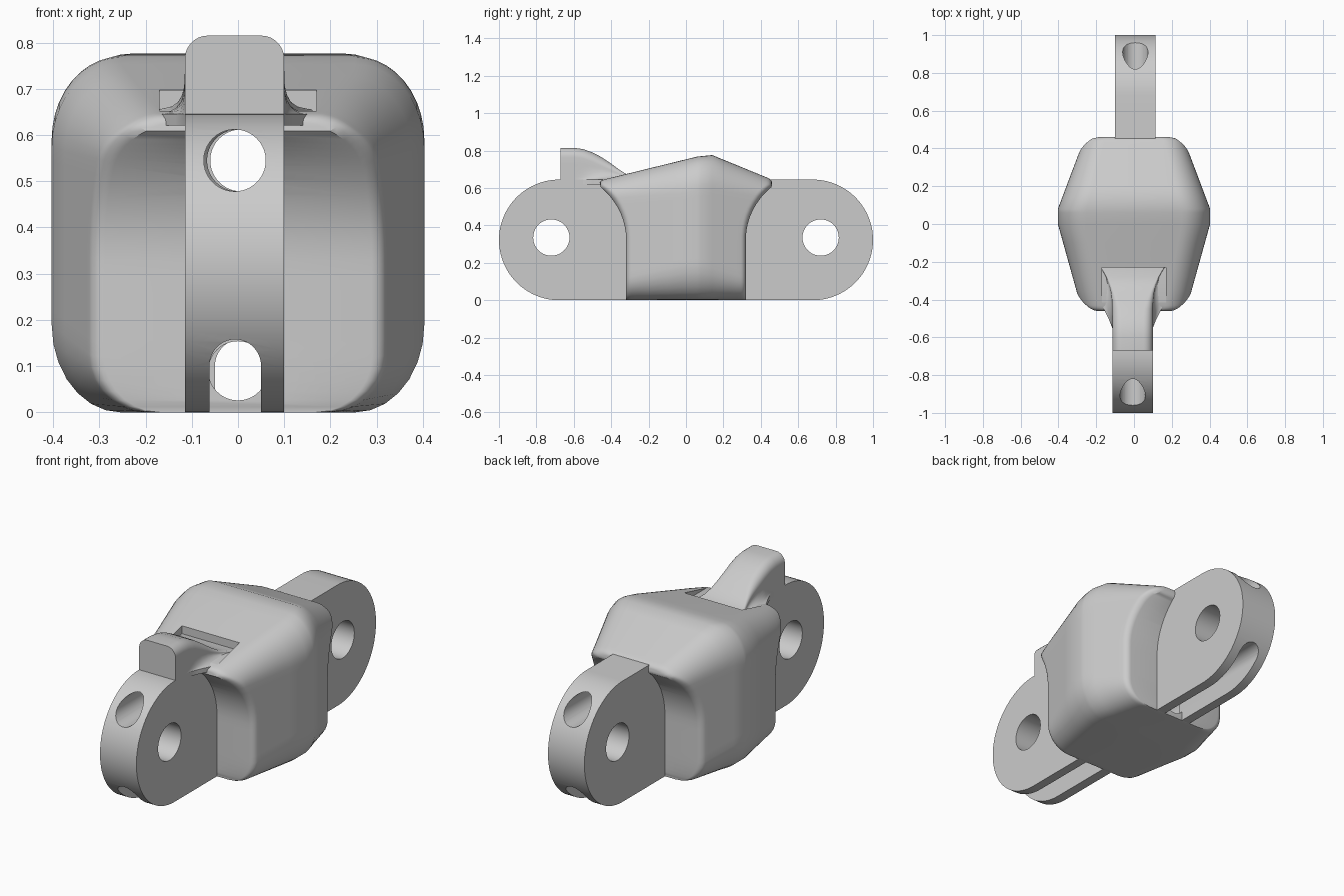
import bpy, bmesh, math

if "Cube" in bpy.data.objects:
    bpy.data.objects.remove(bpy.data.objects["Cube"])

steel = bpy.data.materials.new("light_grey_steel")
steel.diffuse_color = (0.6, 0.6, 0.6, 1)
steel.use_nodes = True
steel.node_tree.nodes["Principled BSDF"].inputs["Base Color"].default_value = steel.diffuse_color


def make(name, verts, faces):
    me = bpy.data.meshes.new(name)
    me.from_pydata(verts, [], faces)
    bm = bmesh.new()
    bm.from_mesh(me)
    bmesh.ops.remove_doubles(bm, verts=bm.verts, dist=1e-5)
    bmesh.ops.recalc_face_normals(bm, faces=bm.faces)
    bm.to_mesh(me)
    bm.free()
    me.materials.append(steel)
    ob = bpy.data.objects.new(name, me)
    bpy.context.collection.objects.link(ob)
    return ob


def prism(name, pts, a, b, axis):
    """Extrude a profile along x (points are y, z) or along y (points are x, z)."""
    place = (lambda d, p: (d, p[0], p[1])) if axis == 'x' else (lambda d, p: (p[0], d, p[1]))
    n = len(pts)
    verts = [place(d, p) for d in (a, b) for p in pts]
    faces = [list(range(n)), list(range(n, 2 * n))]
    faces += [(i, (i + 1) % n, n + (i + 1) % n, n + i) for i in range(n)]
    return make(name, verts, faces)


def arc(cx, cz, rx, rz, a0, a1, n):
    return [(cx + rx * math.cos(math.radians(a0 + (a1 - a0) * i / n)),
             cz + rz * math.sin(math.radians(a0 + (a1 - a0) * i / n))) for i in range(n + 1)]


def circle(cx, cz, r, n=40):
    return arc(cx, cz, r, r, 0, 360, n)[:-1]


def activate(ob):
    bpy.ops.object.select_all(action='DESELECT')
    ob.select_set(True)
    bpy.context.view_layer.objects.active = ob


def cut(ob, cutter):
    activate(ob)
    m = ob.modifiers.new("cut", 'BOOLEAN')
    m.operation, m.solver, m.object = 'DIFFERENCE', 'EXACT', cutter
    bpy.ops.object.modifier_apply(modifier=m.name)
    bpy.data.objects.remove(cutter)


def smooth(ob, angle=30):
    activate(ob)
    bpy.ops.object.shade_smooth_by_angle(angle=math.radians(angle))


def lerp(table, y):
    for (y0, v0), (y1, v1) in zip(table, table[1:]):
        if y <= y1:
            return v0 + (v1 - v0) * max(0, (y - y0) / (y1 - y0))
    return table[-1][1]


def loft_mirrored(name, half_rings):
    """Skin rings of right-half points mirrored to the left, capping ends with strips."""
    n = len(half_rings[0])
    verts, faces = [], []
    for ring in half_rings:
        verts += ring + [(-x, y, z) for x, y, z in reversed(ring)]
    m = 2 * n
    for r in range(len(half_rings) - 1):
        for k in range(m):
            a, b = r * m + k, r * m + (k + 1) % m
            faces.append((a, b, b + m, a + m))
    for base in (0, (len(half_rings) - 1) * m):
        for k in range(n - 1):
            faces.append((base + k, base + k + 1, base + m - 2 - k, base + m - 1 - k))
    return make(name, verts, faces)


# Body: rounded sections swelling to the middle, ends hollowed to clear a round lug
WIDTH = [(-.47, .265), (-.41, .285), (-.37, .30), (0, .403), (.08, .403), (.38, .29), (.47, .255)]
TOP = [(-.47, .638), (.06, .768), (.14, .776), (.46, .645)]
ROUND_X = [(-.46, .11), (0, .15), (.14, .15), (.46, .11)]
ROUND_Z = [(-.46, .10), (0, .18), (.14, .18), (.46, .10)]
LOW_Z = [(-.32, .12), (0, .19), (.08, .19), (.32, .12)]


def section(y, inset):
    w, top = lerp(WIDTH, y) - inset, lerp(TOP, y) - inset * .5
    rx, rz, lz = lerp(ROUND_X, y), lerp(ROUND_Z, y), lerp(LOW_Z, y)
    low = arc(w - rx, lz, rx, lz, -90, 0, 7)
    high = arc(w - rx, top - rz, rx, rz, 0, 90, 10)
    z0, z1 = low[-1][1], high[0][1]
    side = [(w, z0 + (z1 - z0) * i / 12) for i in range(1, 12)]
    return low + side + high


def end_depth(z):
    if z <= .33:
        return .32
    return min(.46, .69 - math.sqrt(max(0, .37 ** 2 - (z - .33) ** 2)))


def body_ring(side, s):
    ring = []
    for k in range(30):
        y = side * .35
        for _ in range(8):
            reach = end_depth(section(y, 0)[k][1]) - .2
            y = side * (.2 + s * reach)
        r, d = .025, (1 - s) * reach
        inset = r - math.sqrt(max(0, r * r - (r - d) ** 2)) if d < r else 0
        x, z = section(y, inset)[k]
        ring.append((x, y, z))
    return ring


steps = [.3, .6, .78, .84, .89, .93, .96, .985, 1]
rings = [body_ring(-1, s) for s in reversed(steps)]
rings += [[(x, y, z) for x, z in section(y, 0)] for y in (-.2, -.1, 0, .06, .08, .14, .2)]
rings += [body_ring(1, s) for s in steps]
body = loft_mirrored("body", rings)

# Pocket in the front slope and the two lengthwise bores
box = [(-.17, .652), (.17, .652), (.17, 1), (-.17, 1)]
cut(body, prism("pocket_cutter", box, -.6, -.23, 'y'))
for z, r in ((.545, .067), (.09, .064)):
    cut(body, prism("bore_cutter", circle(0, z, r), -.8, .8, 'y'))
smooth(body)

# Front lug: rounded plate with a pin hole, an upper bore and an open slot below
outline = [(-.30, .645)] + arc(-.6775, .3225, .3225, .3225, 90, 270, 40) + [(-.30, 0)]
lug = prism("front_lug", outline, -.115, .10, 'x')
cut(lug, prism("pin_cutter", circle(-.72, .335, .097), -.3, .3, 'x'))
cut(lug, prism("bore_cutter", circle(-.007, .545, .067), -1.2, -.1, 'y'))
arch = [(.05, -.1)] + arc(-.006, .10, .056, .058, 0, 180, 20) + [(-.062, -.1)]
cut(lug, prism("slot_cutter", arch, -1.2, -.1, 'y'))
smooth(lug)

# Back lug: the same plate turned half round
back = lug.copy()
back.data = lug.data.copy()
back.name = "back_lug"
back.rotation_euler.z = math.pi
bpy.context.collection.objects.link(back)

# Guide horn: round-shouldered block sloping and flaring down into the pocket
HORN = [(-.67, .1075, 0, .815), (-.60, .1075, 0, .815), (-.55, .1075, 0, .808),
        (-.50, .1075, .02, .790), (-.45, .108, .045, .764), (-.40, .11, .06, .730),
        (-.36, .115, .058, .700), (-.32, .125, .048, .675), (-.28, .14, .032, .662),
        (-.225, .172, 0, .654)]
horn_rings = []
for y, w, flare, top in HORN:
    h = top - .645
    r = min(.05, .4 * h)
    half = [(w + flare, .62), (w + flare, .645)]
    half += [(w + flare * (1 - math.sin(a)), .645 + .5 * h * (1 - math.cos(a)))
             for a in (math.pi * i / 12 for i in range(1, 7))]
    half += arc(w - r, top - r, r, r, 0, 90, 7)
    horn_rings.append([(x, y, z) for x, z in half])
horn = loft_mirrored("guide_horn", horn_rings)
horn.location.x = -.0075
smooth(horn, 40)
